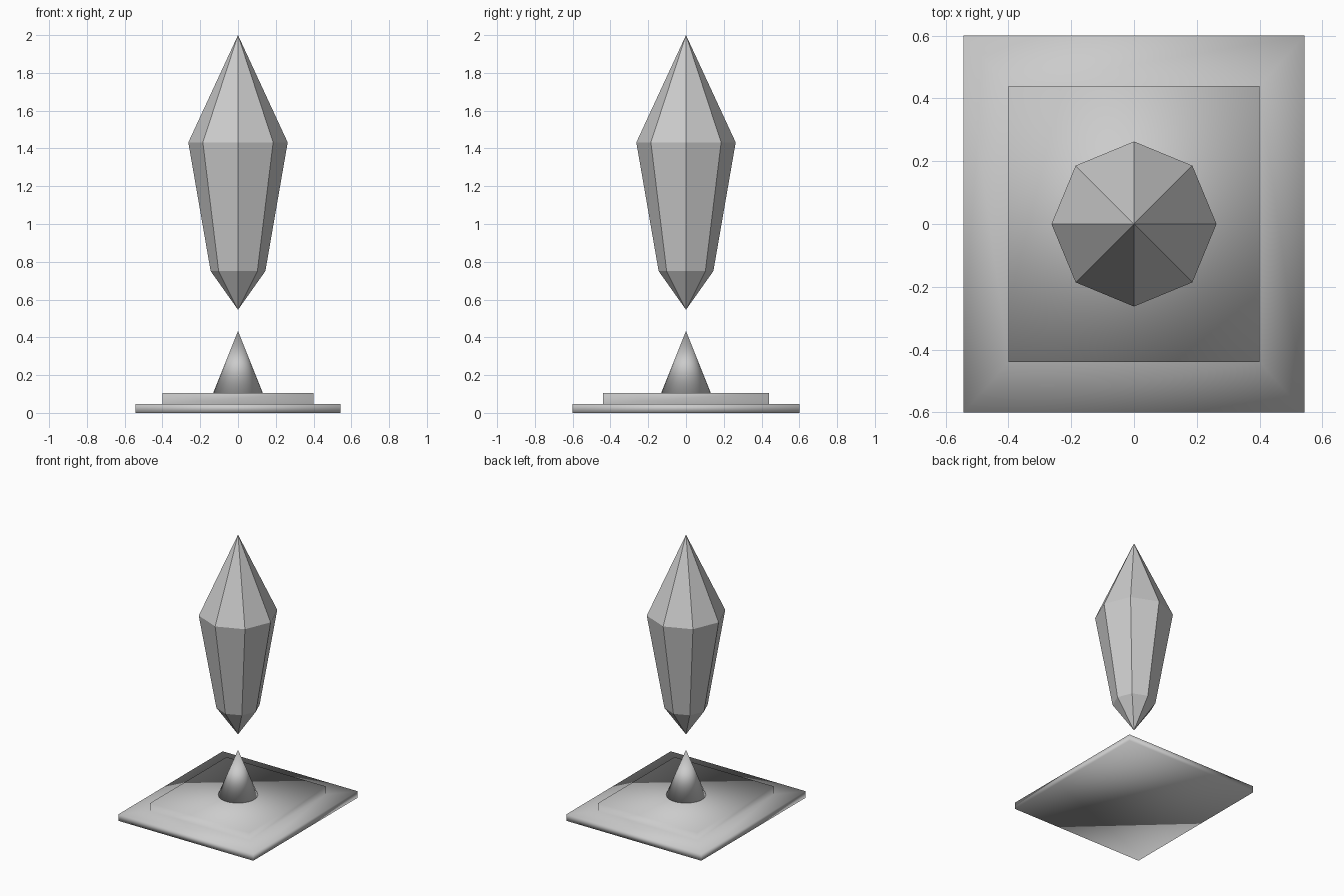
import bpy, bmesh
from math import cos, sin, pi

if "Cube" in bpy.data.objects:
    bpy.data.objects.remove(bpy.data.objects["Cube"])


def loft(name, rings, smooth):
    """Skin a stack of rings; one-point rings become tips, others are capped at the ends."""
    bm = bmesh.new()
    loops = [[bm.verts.new(p) for p in ring] for ring in rings]
    for a, b in zip(loops, loops[1:]):
        n = max(len(a), len(b))
        for i in range(n):
            j = (i + 1) % n
            if len(a) == 1:
                bm.faces.new((a[0], b[j], b[i]))
            elif len(b) == 1:
                bm.faces.new((a[i], a[j], b[0]))
            else:
                bm.faces.new((a[i], a[j], b[j], b[i]))
    for cap in (loops[0][::-1], loops[-1]):
        if len(cap) > 1:
            bm.faces.new(cap)
    bmesh.ops.recalc_face_normals(bm, faces=bm.faces)
    for f in bm.faces:
        f.smooth = smooth
    mesh = bpy.data.meshes.new(name)
    bm.to_mesh(mesh)
    bm.free()
    obj = bpy.data.objects.new(name, mesh)
    bpy.context.collection.objects.link(obj)
    return obj


def circle(r, z, n):
    if r == 0:
        return [(0, 0, z)]
    return [(r * cos(2 * pi * i / n), r * sin(2 * pi * i / n), z) for i in range(n)]


def rect(x, y, z):
    return [(-x, -y, z), (x, -y, z), (x, y, z), (-x, y, z)]


# Stepped two-tier plinth, softly shaded
loft("stepped_base", [rect(0.543, 0.6, 0), rect(0.543, 0.6, 0.048),
                      rect(0.4, 0.44, 0.048), rect(0.4, 0.44, 0.106)], True)

# Cone pedestal
loft("cone_pedestal", [circle(0.131, 0.106, 32), circle(0, 0.433, 32)], True)

# Floating eight-sided crystal, flat facets
crystal_profile = [(0, 0.546), (0.145, 0.751), (0.263, 1.432), (0, 2.0)]
loft("floating_crystal", [circle(r, z, 8) for r, z in crystal_profile], False)
